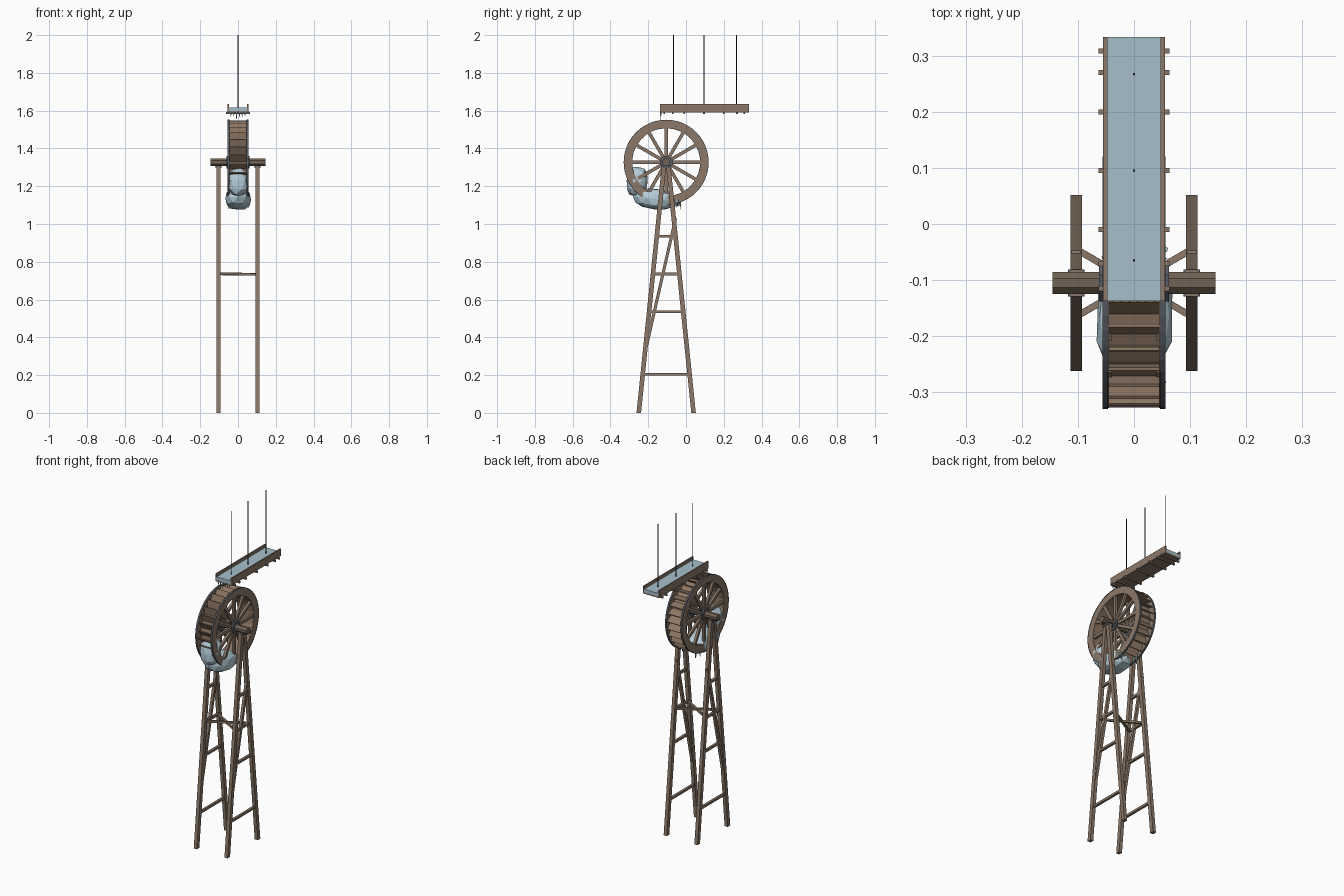
import bpy, bmesh, math, random
from mathutils import Vector, Matrix

if "Cube" in bpy.data.objects:
    bpy.data.objects.remove(bpy.data.objects["Cube"], do_unlink=True)
random.seed(4)
CY, CZ, R = -0.105, 1.327, 0.225     # wheel centre and radius


def material(name, rgb):
    m = bpy.data.materials.new(name)
    m.use_nodes = True
    m.diffuse_color = (*rgb, 1)
    m.node_tree.nodes["Principled BSDF"].inputs["Base Color"].default_value = (*rgb, 1)
    return m


WOOD = material("weathered wood", (0.26, 0.19, 0.14))
DARK = material("dark wood", (0.17, 0.125, 0.09))
PLANK = material("warm planks", (0.28, 0.19, 0.13))
IRON = material("grey iron", (0.10, 0.11, 0.13))
ROD = material("black iron", (0.025, 0.025, 0.03))
WATER = material("water", (0.39, 0.52, 0.60))
ICE = material("ice", (0.46, 0.61, 0.69))


def finish(name, bm, mat):
    bmesh.ops.recalc_face_normals(bm, faces=bm.faces)
    me = bpy.data.meshes.new(name)
    bm.to_mesh(me)
    bm.free()
    me.materials.append(mat)
    ob = bpy.data.objects.new(name, me)
    bpy.context.collection.objects.link(ob)
    return ob


def add_box(bm, centre, size, rot=Matrix()):
    bmesh.ops.create_cube(bm, size=1, matrix=Matrix.Translation(centre) @ rot @ Matrix.Diagonal((*size, 1)))


def box(name, centre, size, mat):
    bm = bmesh.new()
    add_box(bm, centre, size)
    return finish(name, bm, mat)


def beam(name, a, b, w, d, mat, level=False):
    """Square beam from a to b; level ends are cut parallel to the ground."""
    a, b = Vector(a), Vector(b)
    axis = (b - a).normalized()
    if level:
        u, v = Vector((1, 0, 0)), Vector((0, 1, 0))
    else:
        u = axis.orthogonal() if abs(axis.x) > 0.99 else axis.cross(Vector((1, 0, 0)))
        u.normalize()
        v = axis.cross(u)
        u, v = v, u
    bm = bmesh.new()
    corners = [(-1, -1), (1, -1), (1, 1), (-1, 1)]
    ends = [[bm.verts.new(p + u * w / 2 * i + v * d / 2 * j) for i, j in corners] for p in (a, b)]
    for ring in ends:
        bm.faces.new(ring)
    for i in range(4):
        j = (i + 1) % 4
        bm.faces.new((ends[0][i], ends[0][j], ends[1][j], ends[1][i]))
    return finish(name, bm, mat)


def cylinder(name, centre, r1, r2, length, sides, mat, rot=Matrix()):
    bm = bmesh.new()
    bmesh.ops.create_cone(bm, cap_ends=True, segments=sides, radius1=r1, radius2=r2, depth=length,
                          matrix=Matrix.Translation(centre) @ rot)
    return finish(name, bm, mat)


def ring(name, x0, x1, r0, r1, sides, mat):
    """Rectangular ring round the wheel axis."""
    bm = bmesh.new()
    loops = []
    for i in range(sides):
        t = math.tau * i / sides
        loops.append([bm.verts.new((x, CY + r * math.sin(t), CZ + r * math.cos(t)))
                      for x, r in ((x0, r0), (x1, r0), (x1, r1), (x0, r1))])
    for i in range(sides):
        a, b = loops[i], loops[(i + 1) % sides]
        for k in range(4):
            m = (k + 1) % 4
            bm.faces.new((a[k], a[m], b[m], b[k]))
    return finish(name, bm, mat)


ALONG_X = Matrix.Rotation(math.pi / 2, 4, 'Y')

# Wheel: rims, iron tyres, spokes and hubs on both sides
for side, s in (("left", 1), ("right", -1)):
    ring("rim_" + side, s * 0.045, s * 0.055, 0.18, R - 0.002, 48, WOOD)
    ring("tyre_" + side, s * 0.046, s * 0.0565, R - 0.003, R, 48, IRON)
    bm = bmesh.new()
    for i in range(12):
        rot = Matrix.Rotation(math.tau * i / 12, 4, 'X')
        add_box(bm, Vector((s * 0.046, CY, CZ)) + rot @ Vector((0, 0, 0.105)), (0.014, 0.018, 0.17), rot)
    finish("spokes_" + side, bm, WOOD)
    cylinder("hub_" + side, (s * 0.05, CY, CZ), 0.036, 0.036, 0.024, 8, IRON,
             Matrix.Rotation(math.pi / 8, 4, 'X') @ ALONG_X)
ring("drum_sole", -0.046, 0.046, 0.180, 0.187, 30, PLANK)

# Tilted bucket boards
bm = bmesh.new()
for i in range(30):
    turn = Matrix.Rotation(math.tau * i / 30, 4, 'X')
    tilt = turn @ Matrix.Rotation(math.radians(-40), 4, 'X')
    add_box(bm, Vector((0, CY, CZ)) + turn @ Vector((0, 0, 0.202)), (0.092, 0.006, 0.046), tilt)
finish("bucket_boards", bm, PLANK)

# Axle
cylinder("axle", (0, CY, CZ), 0.021, 0.021, 0.29, 8, DARK,
         Matrix.Rotation(math.pi / 8, 4, 'X') @ ALONG_X)

# Trestle frames
def spread(z):
    return 0.145 - 0.102 * z


for side, s in (("left", 1), ("right", -1)):
    x = s * 0.103
    for end, e in (("front", -1), ("back", 1)):
        beam(f"leg_{end}_{side}", (x, CY + e * spread(0), 0), (x, CY + e * spread(1.31), 1.31),
             0.021, 0.024, WOOD, level=True)
    for i, z in enumerate((0.205, 0.535, 0.735, 0.935)):
        box(f"crossbar_{side}_{i + 1}", (x, CY, z), (0.014, 2 * spread(z), 0.014), WOOD)
    beam("diagonal_brace_" + side, (x, -0.21, 0.35), (x, -0.055, 1.03), 0.016, 0.016, WOOD)
    box("bearing_" + side, (x, CY, 1.303), (0.03, 0.048, 0.014), IRON)
    beam("horizontal_brace_" + side, (x, CY + 0.06, 0.735), (-x, CY - 0.06, 0.735 + s * 0.002),
         0.012, 0.012, WOOD)

# Water trough with bearers below
Y0, Y1 = -0.137, 0.333
MID, LENGTH = (Y0 + Y1) / 2, Y1 - Y0
box("trough_floor", (0, MID, 1.593), (0.1, LENGTH, 0.008), WOOD)
box("trough_water", (0, MID, 1.607), (0.094, LENGTH, 0.02), WATER)
for side, s in (("left", 1), ("right", -1)):
    box("trough_side_" + side, (s * 0.051, MID, 1.613), (0.008, LENGTH, 0.044), WOOD)
for i, y in enumerate((-0.115, -0.07, -0.01, 0.095, 0.2, 0.27, 0.308)):
    box(f"trough_bearer_{i + 1}", (0, y, 1.587), (0.126, 0.009, 0.011), WOOD)

# Hanging rods
for i, y in enumerate((-0.065, 0.095, 0.267)):
    cylinder(f"hanging_rod_{i + 1}", (0, y, 1.8), 0.0025, 0.0025, 0.4, 6, ROD)


# Ice lumps clinging to the lower front of the wheel
def ice_lump(name, centre, radii, tilt):
    bm = bmesh.new()
    bmesh.ops.create_icosphere(bm, subdivisions=2, radius=1)
    rot = Matrix.Rotation(math.radians(tilt), 4, 'X')
    for v in bm.verts:
        squared = Vector([math.copysign(abs(c) ** 0.8, c) for c in v.co])
        squared *= random.uniform(0.93, 1.03)
        v.co = Vector(centre) + rot @ Vector([c * r for c, r in zip(squared, radii)])
    return finish(name, bm, ICE)


ice_lump("ice_bottom", (0, -0.165, 1.132), (0.07, 0.115, 0.057), -6)
ice_lump("ice_front", (0, -0.26, 1.225), (0.058, 0.058, 0.08), -5)

# Icicles below the wheel and at the trough mouth
for i in range(8):
    s = -1 if i % 2 else 1
    size = random.uniform(0.035, 0.06)
    cylinder(f"wheel_icicle_{i + 1}", (s * random.uniform(0.035, 0.056), -0.065 + 0.005 * i, 1.13 - size / 2),
             0.0005, 0.006, size, 5, ICE)
for i in range(6):
    size = random.uniform(0.025, 0.045)
    cylinder(f"trough_icicle_{i + 1}", (-0.038 + 0.015 * i, Y0 + 0.003, 1.596 - size / 2),
             0.0008, 0.005, size, 5, ICE)
